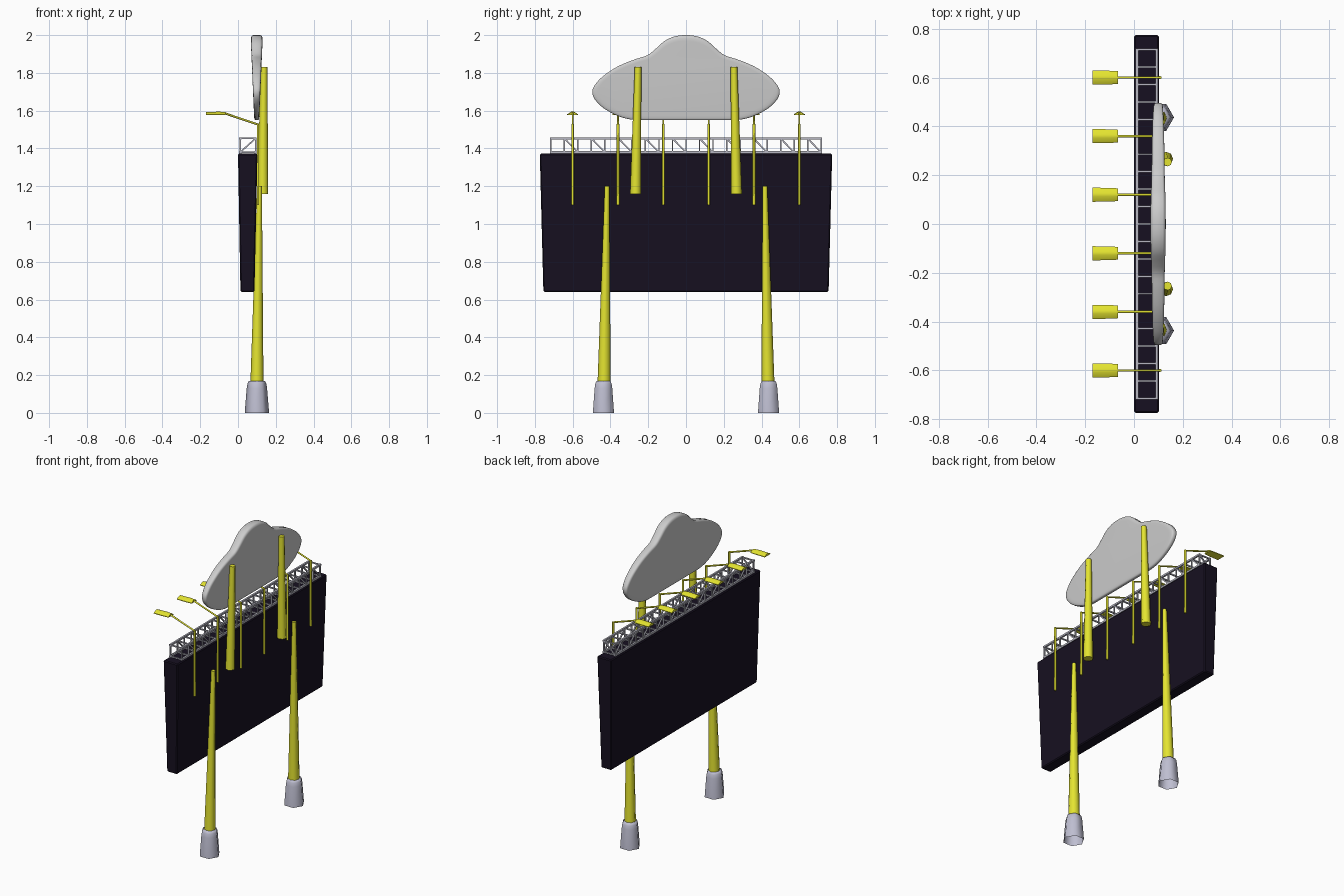
import bpy, bmesh, math
from mathutils import Vector

if "Cube" in bpy.data.objects:
    bpy.data.objects.remove(bpy.data.objects["Cube"])


def material(name, rgb):
    m = bpy.data.materials.new(name)
    m.diffuse_color = (*rgb, 1)
    m.use_nodes = True
    m.node_tree.nodes["Principled BSDF"].inputs["Base Color"].default_value = m.diffuse_color
    return m


YELLOW = material("yellow_paint", (0.78, 0.78, 0.03))
DARK = material("dark_panel", (0.008, 0.005, 0.015))
STEEL = material("steel", (0.48, 0.48, 0.55))
CONCRETE = material("concrete", (0.52, 0.52, 0.64))


def finish(name, bm, mat=None, smooth=None):
    bmesh.ops.recalc_face_normals(bm, faces=bm.faces)
    me = bpy.data.meshes.new(name)
    bm.to_mesh(me)
    bm.free()
    ob = bpy.data.objects.new(name, me)
    bpy.context.collection.objects.link(ob)
    if mat:
        me.materials.append(mat)
    if smooth:
        bpy.ops.object.select_all(action='DESELECT')
        bpy.context.view_layer.objects.active = ob
        ob.select_set(True)
        bpy.ops.object.shade_smooth_by_angle(angle=math.radians(smooth))
    return ob


def loft(bm, rings, cap_start=True, cap_end=True):
    """Skin a list of equally long rings of points."""
    vs = [[bm.verts.new(p) for p in r] for r in rings]
    n = len(vs[0])
    for a, b in zip(vs, vs[1:]):
        for i in range(n):
            bm.faces.new((a[i], a[(i + 1) % n], b[(i + 1) % n], b[i]))
    if cap_start:
        bm.faces.new(vs[0][::-1])
    if cap_end:
        bm.faces.new(vs[-1])


def level_ring(x, y, z, r, n):
    return [(x + r * math.cos(math.tau * i / n), y + r * math.sin(math.tau * i / n), z)
            for i in range(n)]


def bar(bm, a, b, r, n=4):
    """Straight rod between two points."""
    a, b = Vector(a), Vector(b)
    q = (b - a).to_track_quat('Z', 'Y')
    off = [q @ Vector((r * math.cos(math.tau * (i + .5) / n),
                       r * math.sin(math.tau * (i + .5) / n), 0)) for i in range(n)]
    loft(bm, [[a + o for o in off], [b + o for o in off]])


def rect(x0, x1, y, z):
    return [(x0, -y, z), (x1, -y, z), (x1, y, z), (x0, y, z)]


# Tapered display board with a fine chamfer
bm = bmesh.new()
loft(bm, [rect(0.013, 0.087, 0.755, 0.64), rect(0.0, 0.103, 0.774, 1.372)])
bmesh.ops.bevel(bm, geom=bm.edges[:], offset=0.006, segments=1, affect='EDGES')
finish("display_board", bm, DARK)

# Legs, footings and cloud supports, mirrored in y
for side, s in (("left", -1), ("right", 1)):
    bm = bmesh.new()
    loft(bm, [level_ring(0.10, s * 0.434, 0.14, 0.035, 8),
              level_ring(0.114, s * 0.418, 1.20, 0.0125, 8)])
    finish(side + "_leg", bm, YELLOW, 60)

    bm = bmesh.new()
    loft(bm, [level_ring(0.10, s * 0.437, z, r, 6)
              for z, r in ((0, 0.064), (0.02, 0.063), (0.13, 0.054),
                           (0.155, 0.05), (0.168, 0.043))],
         cap_start=False)
    finish(side + "_footing", bm, CONCRETE, 65)

    bm = bmesh.new()
    loft(bm, [level_ring(0.131, s * 0.267, 1.16, 0.029, 8),
              level_ring(0.138, s * 0.254, 1.83, 0.0175, 8)])
    finish(side + "_cloud_support", bm, YELLOW, 60)

# Lattice truss on top of the board
bm = bmesh.new()
X, Z, L, cells = (0.012, 0.093), (1.380, 1.453), 0.715, 20
step = 2 * L / cells
for x in X:
    for z in Z:
        bar(bm, (x, -L - 0.005, z), (x, L + 0.005, z), 0.008)
for i in range(cells + 1):
    y = -L + i * step
    for z in Z:
        bar(bm, (X[0], y, z), (X[1], y, z), 0.0055)
    for x in X:
        bar(bm, (x, y, Z[0]), (x, y, Z[1]), 0.0055)
        if i < cells and i % 2:
            bar(bm, (x, y, Z[1]), (x, y + step, Z[0]), 0.0055)
for y in (-L, L):
    bar(bm, (X[0], y, Z[0]), (X[1], y, Z[1]), 0.0055)
finish("truss", bm, STEEL)

# Six lamps: rod behind the board, sloping arm, shallow ridged head
for i in range(6):
    y = -0.6 + 0.24 * i
    bm = bmesh.new()
    bar(bm, (0.106, y, 1.10), (0.106, y, 1.53), 0.007, 6)
    bar(bm, (0.11, y, 1.525), (-0.07, y, 1.586), 0.0055, 6)
    finish(f"lamp_arm_{i + 1}", bm, YELLOW, 65)
    bm = bmesh.new()
    loft(bm, [[(x, y - w, 1.577), (x, y - w, 1.581), (x, y - w * .25, top),
               (x, y + w * .25, top), (x, y + w, 1.581), (x, y + w, 1.577)]
              for x, w, top in ((-0.17, 0.029, 1.592), (-0.10, 0.028, 1.595),
                                (-0.065, 0.026, 1.592))])
    finish(f"lamp_head_{i + 1}", bm, YELLOW, 40)

# Cloud sign: smooth outline, thicker towards the top, rounded rim
half = [(0, 2.0), (0.06, 1.993), (0.115, 1.968), (0.16, 1.928), (0.205, 1.893),
        (0.27, 1.872), (0.36, 1.835), (0.44, 1.782), (0.483, 1.735), (0.496, 1.70),
        (0.483, 1.66), (0.435, 1.612), (0.36, 1.572), (0.29, 1.553), (0.22, 1.55)]
pts = [Vector(p) for p in half]
pts = [Vector((-pts[1].x, pts[1].y))] + pts + [Vector((0.15, 1.55))]
curve = []
for a, b, c, d in zip(pts, pts[1:], pts[2:], pts[3:]):
    for k in range(3):
        t = k / 3
        curve.append(0.5 * (2 * b + (c - a) * t + (2 * a - 5 * b + 4 * c - d) * t * t
                            + (3 * b - a - 3 * c + d) * t ** 3))
curve.append(pts[-2])
outline = [(p.x, p.y) for p in curve] + [(-p.x, p.y) for p in reversed(curve[1:])]


def cloud_ring(side, depth, shrink):
    """Outline shrunk inwards; half thickness grows with height."""
    ring = []
    for y, z in outline:
        y, z = y * (1 - shrink), 1.75 + (z - 1.75) * (1 - shrink * 1.8)
        ring.append((0.099 + side * depth * (0.013 + 0.0195 * (z - 1.55) / 0.45), y, z))
    return ring


bm = bmesh.new()
profile = [(1.0, 0.07), (0.97, 0.035), (0.85, 0.012), (0.6, 0.0)]
loft(bm, [cloud_ring(-1, d, s) for d, s in profile]
     + [cloud_ring(1, d, s) for d, s in reversed(profile)])
finish("cloud_sign", bm, None, 80)
